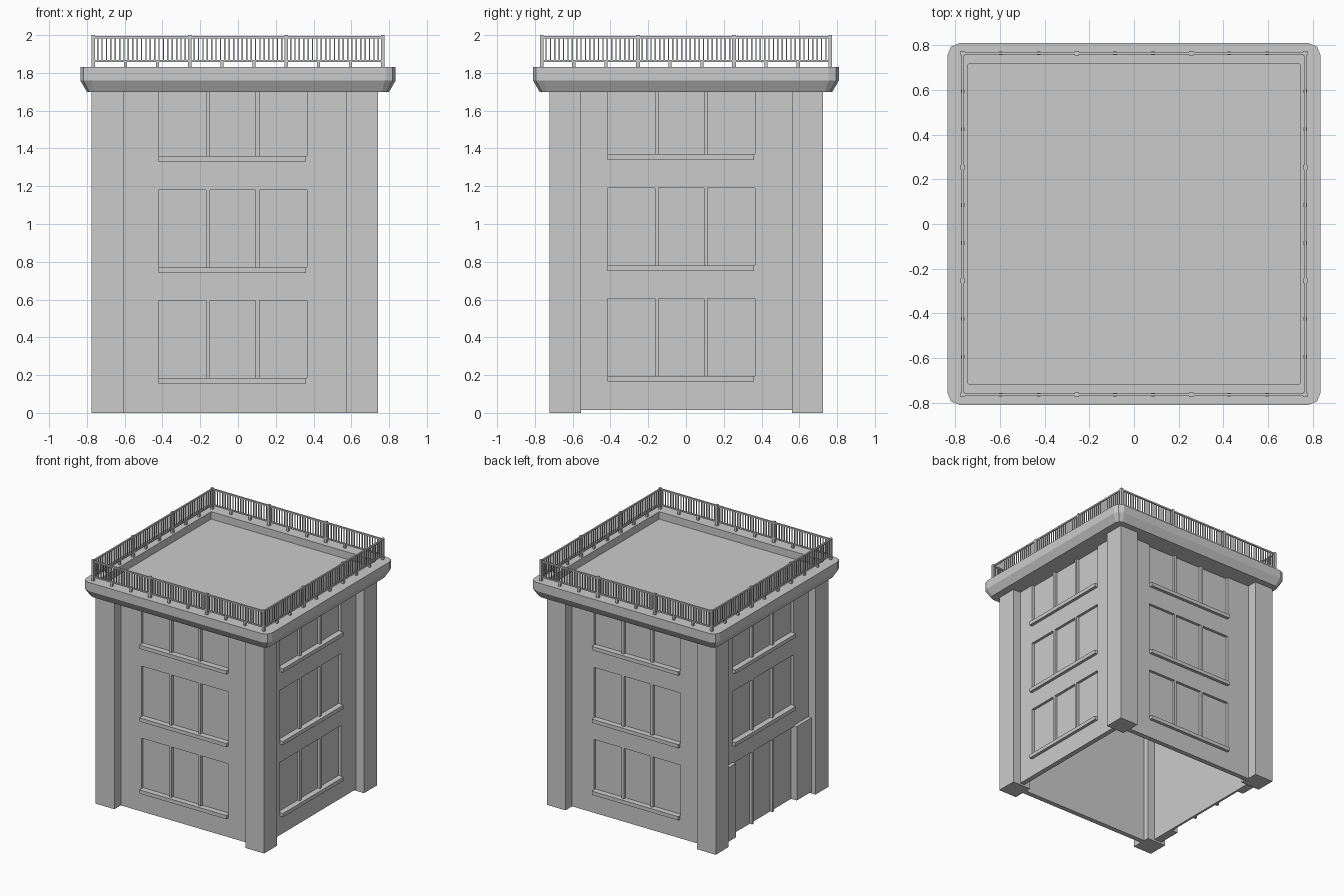
import bpy, bmesh
from math import pi, sin, cos
from mathutils import Matrix, Vector

if "Cube" in bpy.data.objects:
    bpy.data.objects.remove(bpy.data.objects["Cube"])


def make(name, bm):
    bmesh.ops.recalc_face_normals(bm, faces=bm.faces)
    me = bpy.data.meshes.new(name)
    bm.to_mesh(me)
    bm.free()
    ob = bpy.data.objects.new(name, me)
    bpy.context.collection.objects.link(ob)
    return ob


def boxes(name, items, turn=0):
    """Joined boxes (x0, x1, y0, y1, z0, z1), turned by quarter turns about z."""
    bm = bmesh.new()
    for x0, x1, y0, y1, z0, z1 in items:
        m = (Matrix.Rotation(turn * pi / 2, 4, 'Z')
             @ Matrix.Translation(((x0 + x1) / 2, (y0 + y1) / 2, (z0 + z1) / 2))
             @ Matrix.Diagonal((x1 - x0, y1 - y0, z1 - z0, 1)))
        bmesh.ops.create_cube(bm, size=1, matrix=m)
    return make(name, bm)


TOP = 1.71


def facade(side, turn, d, u0, u1, w0, w1, z0, base, entrance=False):
    """One wall at distance d: u0..u1 wide, window bays w0..w1, first sill top z0."""
    floors = [(z0, z0 + .41), (z0 + .585, z0 + .995), (z0 + 1.175, TOP)]
    if entrance:
        floors[0] = (base, floors[0][1])
    th, rec = .04, .022
    wall = [(u0, w0, -d, -d + th, base, TOP), (w1, u1, -d, -d + th, base, TOP)]
    edge = base
    for a, b in floors:
        if a > edge:
            wall.append((w0, w1, -d, -d + th, edge, a))
        edge = b
    boxes(side + "_wall", wall, turn)
    # recessed panes, mullions and sills
    boxes(side + "_window_panes",
          [(w0, w1, -d + rec, -d + th, a, b) for a, b in floors], turn)
    third = (w1 - w0) / 3
    boxes(side + "_mullions",
          [(w0 + third * k - .01, w0 + third * k + .01, -d, -d + rec, a, b)
           for a, b in floors for k in (1, 2)], turn)
    boxes(side + "_sills",
          [(w0, w1 - .004, -d - .025, -d + rec, a - .03, a)
           for a, b in (floors[1:] if entrance else floors)], turn)
    # raised piers beside the ground floor opening
    if entrance:
        boxes(side + "_entrance_piers",
              [(p, q, -d - .03, -d, base, floors[0][1] + .01)
               for p, q in ((u0, w0), (w1, u1))], turn)


facade("front", 0, .64, -.605, .575, -.42, .365, .185, 0)
facade("right", 1, .67, -.555, .56, -.415, .365, .195, .015)
facade("back", 2, .64, -.575, .605, -.38, .40, .185, 0)
facade("left", 3, .71, -.56, .555, -.415, .365, .195, .015, True)

# corner pillars
boxes("corner_pillars", [(x0, x1, y0, y1, 0, TOP)
                         for x0, x1 in ((-.775, -.605), (.575, .74))
                         for y0, y1 in ((-.722, -.555), (.56, .725))])

# flared cornice with rounded corners, parapet and sunken roof
bm = bmesh.new()
rings = []
for hx, hy, z, r in ((.80, .775, 1.70, .04), (.835, .81, 1.76, .055),
                     (.835, .81, 1.83, .055), (.742, .716, 1.83, .003),
                     (.742, .716, 1.77, .003)):
    ring = []
    for q, (sx, sy) in enumerate(((1, 1), (-1, 1), (-1, -1), (1, -1))):
        for k in range(3):
            a = q * pi / 2 + k * pi / 4
            ring.append(bm.verts.new((sx * (hx - r) + r * cos(a),
                                      sy * (hy - r) + r * sin(a), z)))
    rings.append(ring)
for a, b in zip(rings, rings[1:]):
    for i in range(12):
        j = (i + 1) % 12
        bm.faces.new((a[i], a[j], b[j], b[i]))
bm.faces.new(rings[0][::-1])
bm.faces.new(rings[-1])
make("cornice_and_roof", bm)

# railing around the roof edge
RX, RY = .766, .764
rails, posts, feet, bars = [], [], [], []


def upright(out, x, y, w, z0, z1):
    out.append((x - w, x + w, y - w, y + w, z0, z1))


for along_x in (True, False):
    half, off = (RX, RY) if along_x else (RY, RX)
    for s in (-1, 1):
        def at(t):
            return (t, s * off) if along_x else (s * off, t)
        for z0, z1 in ((1.983, 1.995), (1.858, 1.868)):
            (xa, ya), (xb, yb) = at(-half), at(half)
            rails.append((xa - .006, xb + .006, ya - .006, yb + .006, z0, z1))
        for k in range(3):
            upright(posts, *at(-half + 2 * half * k / 3), .010, 1.83, 2.0)
        for k in range(1, 9):
            upright(feet, *at(-half + 2 * half * k / 9), .008, 1.83, 1.865)
        for k in range(1, 66):
            upright(bars, *at(-half + 2 * half * k / 66), .0035, 1.863, 1.988)
        if along_x:
            upright(posts, *at(half), .010, 1.83, 2.0)
boxes("railing_rails", rails)
boxes("railing_posts", posts)
boxes("railing_feet", feet)
boxes("railing_balusters", bars)
